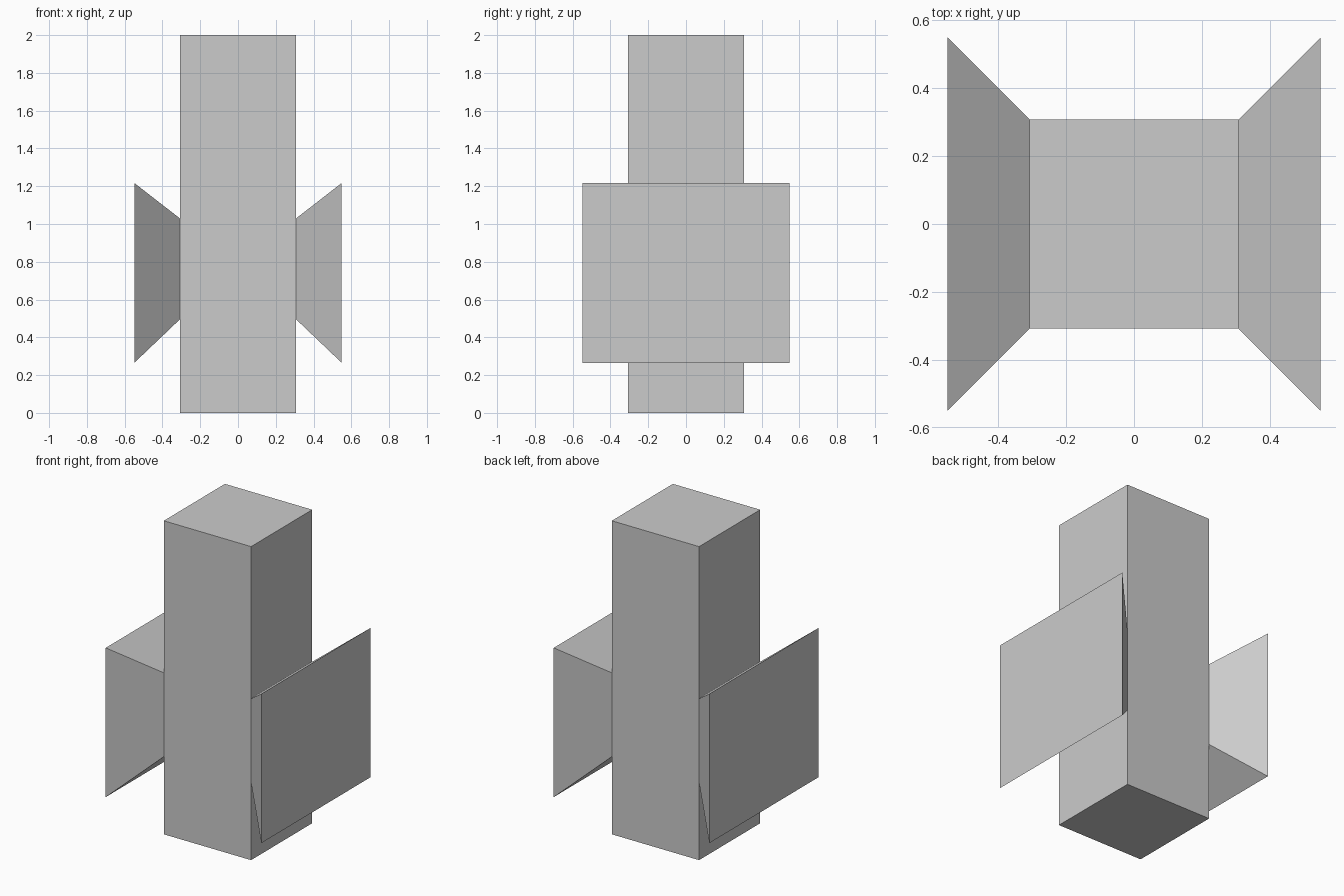
import bpy, bmesh

if "Cube" in bpy.data.objects:
    bpy.data.objects.remove(bpy.data.objects["Cube"])

HALF = 0.308    # half width of the column
FLARE = 0.549   # half width and reach of the side blocks


def loft(name, rings, cap_start=True):
    """Closed solid through a series of four-point rings."""
    bm = bmesh.new()
    loops = [[bm.verts.new(p) for p in ring] for ring in rings]
    for a, b in zip(loops, loops[1:]):
        for i in range(4):
            j = (i + 1) % 4
            bm.faces.new((a[i], a[j], b[j], b[i]))
    bm.faces.new(loops[-1])
    if cap_start:
        bm.faces.new(loops[0][::-1])
    bmesh.ops.recalc_face_normals(bm, faces=bm.faces)
    mesh = bpy.data.meshes.new(name)
    bm.to_mesh(mesh)
    bm.free()
    obj = bpy.data.objects.new(name, mesh)
    bpy.context.collection.objects.link(obj)
    return obj


def level_ring(z, h):
    return [(-h, -h, z), (h, -h, z), (h, h, z), (-h, h, z)]


def side_ring(x, h, low, high):
    return [(x, -h, low), (x, h, low), (x, h, high), (x, -h, high)]


# Tall square column
loft("column", [level_ring(0, HALF), level_ring(2, HALF)])

# Flared block on each side, its inner end sitting on the column face
for side, sign in (("left", -1), ("right", 1)):
    loft(side + "_flared_block",
         [side_ring(sign * HALF, HALF, 0.495, 1.03),
          side_ring(sign * FLARE, FLARE, 0.265, 1.217)],
         cap_start=False)
